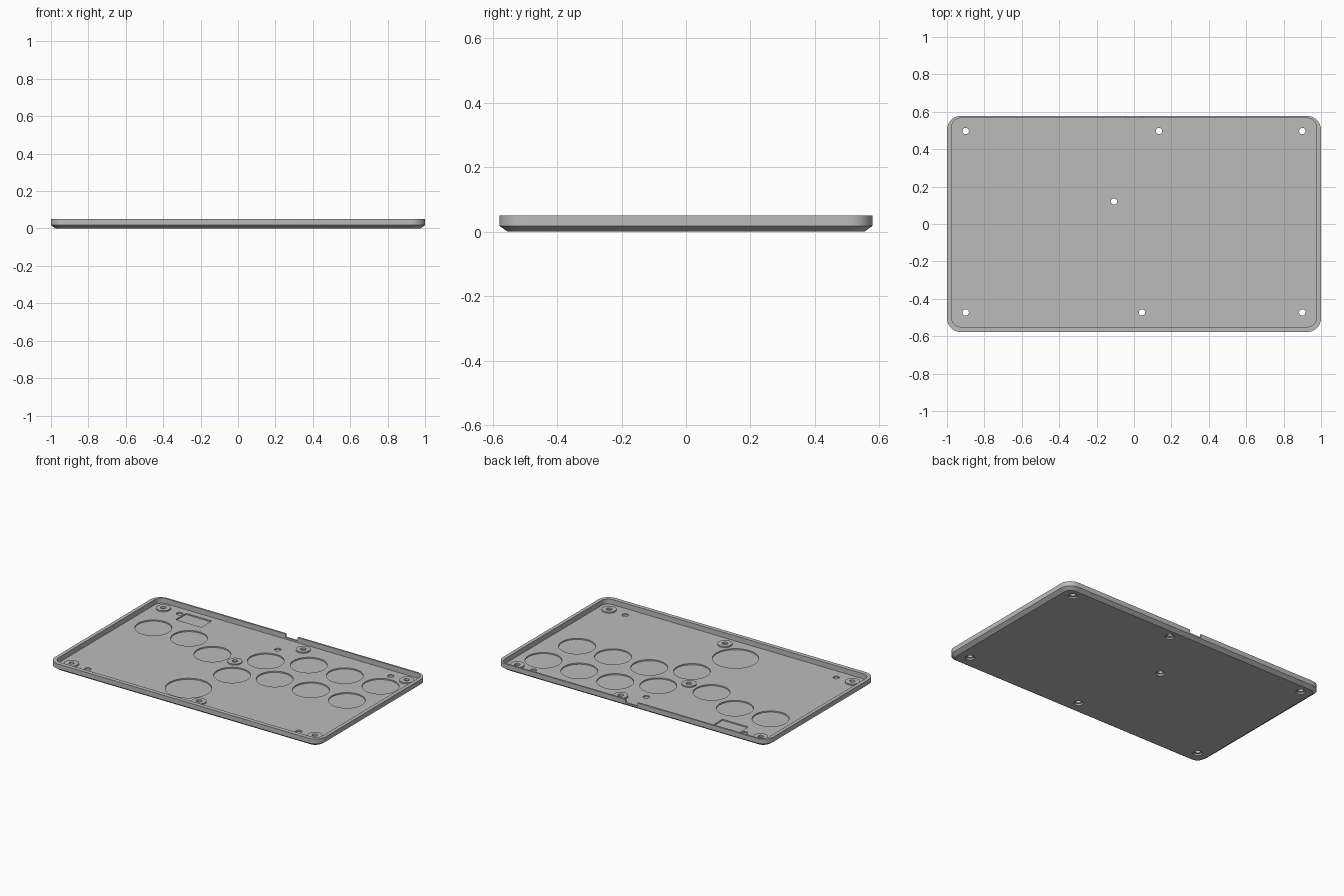
import bpy, bmesh, math

if "Cube" in bpy.data.objects:
    bpy.data.objects.remove(bpy.data.objects["Cube"], do_unlink=True)

FLOOR, BOSS_TOP, RIM = 0.016, 0.024, 0.05
POCKET = 0.008

grey = bpy.data.materials.new("plain_grey")
grey.use_nodes = True
grey.diffuse_color = (0.5, 0.5, 0.5, 1)
grey.node_tree.nodes["Principled BSDF"].inputs["Base Color"].default_value = (0.5, 0.5, 0.5, 1)


def rounded_rect(x0, x1, y0, y1, r, steps=10):
    """Outline of a rectangle with rounded corners, counter-clockwise."""
    pts = []
    centres = [(x1 - r, y1 - r), (x0 + r, y1 - r), (x0 + r, y0 + r), (x1 - r, y0 + r)]
    for q, (cx, cy) in enumerate(centres):
        for s in range(steps + 1):
            a = (q + s / steps) * math.pi / 2
            pts.append((cx + r * math.cos(a), cy + r * math.sin(a)))
    return pts


def circle(cx, cy, r, n=48):
    return [(cx + r * math.cos(2 * math.pi * i / n), cy + r * math.sin(2 * math.pi * i / n))
            for i in range(n)]


def box(cx, cy, w, d):
    return [(cx + sx * w / 2, cy + sy * d / 2) for sx, sy in ((-1, -1), (1, -1), (1, 1), (-1, 1))]


def loft(bm, sections):
    """Closed solid through matching outlines, each given as (outline, z)."""
    rings = [[bm.verts.new((x, y, z)) for x, y in pts] for pts, z in sections]
    n = len(rings[0])
    for low, high in zip(rings, rings[1:]):
        for i in range(n):
            j = (i + 1) % n
            bm.faces.new((low[i], low[j], high[j], high[i]))
    bm.faces.new(rings[0][::-1])
    bm.faces.new(rings[-1])


def solid(name, parts):
    bm = bmesh.new()
    for sections in parts:
        loft(bm, sections)
    mesh = bpy.data.meshes.new(name)
    bm.to_mesh(mesh)
    bm.free()
    mesh.materials.append(grey)
    obj = bpy.data.objects.new(name, mesh)
    bpy.context.collection.objects.link(obj)
    return obj


def combine(target, tool, operation):
    mod = target.modifiers.new(tool.name, "BOOLEAN")
    mod.object, mod.operation, mod.solver = tool, operation, "EXACT"
    bpy.context.view_layer.objects.active = target
    bpy.ops.object.modifier_apply(modifier=mod.name)
    bpy.data.objects.remove(tool, do_unlink=True)


# Outer shell with chamfered underside
outer = rounded_rect(-1, 1, -0.578, 0.578, 0.075)
under = rounded_rect(-0.975, 0.975, -0.553, 0.553, 0.05)
tray = solid("tray", [[(under, 0), (outer, 0.018), (outer, RIM)]])

# Inner cavity, thinner wall at the back
inner = rounded_rect(-0.976, 0.976, -0.55, 0.566, 0.05)
combine(tray, solid("cavity", [[(inner, FLOOR), (inner, 0.1)]]), "DIFFERENCE")

# Screw bosses
screws = [(-0.9, 0.497), (0.134, 0.497), (0.9, 0.497), (-0.107, 0.12),
          (-0.9, -0.473), (0.043, -0.473), (0.9, -0.473)]
combine(tray, solid("bosses", [[(circle(x, y, 0.045), 0.012), (circle(x, y, 0.045), BOSS_TOP)]
                               for x, y in screws]), "UNION")

# Shallow round pockets for the buttons and pegs, and one rectangular pocket
buttons = [(-0.794, 0.24), (-0.53, 0.24), (-0.284, 0.136), (0.036, 0.242),
           (-0.014, -0.042), (0.284, 0.342), (0.23, 0.059), (0.549, 0.343),
           (0.498, 0.059), (0.814, 0.343), (0.763, 0.06)]
pegs = [(-0.78, 0.497), (0.78, 0.497), (-0.78, -0.473), (0.78, -0.473), (0.003, 0.415)]
outlines = [circle(x, y, 0.112) for x, y in buttons]
outlines += [circle(x, y, 0.02, 24) for x, y in pegs]
outlines += [circle(-0.124, -0.346, 0.141), box(-0.655, 0.468, 0.19, 0.11)]
combine(tray, solid("pockets", [[(o, POCKET), (o, 0.03)] for o in outlines]), "DIFFERENCE")

# Through holes, counterbored from below
holes = []
for x, y in screws:
    wide, narrow = circle(x, y, 0.028, 32), circle(x, y, 0.017, 32)
    holes.append([(wide, -0.01), (wide, 0.011), (narrow, 0.011), (narrow, 0.06)])
combine(tray, solid("screw_holes", holes), "DIFFERENCE")

# Cable notch in the back wall
notch = box(-0.001, 0.58, 0.088, 0.06)
combine(tray, solid("notch", [[(notch, 0.027), (notch, 0.1)]]), "DIFFERENCE")

# Smooth the curved walls, keep the edges crisp
bpy.ops.object.select_all(action="DESELECT")
tray.select_set(True)
bpy.context.view_layer.objects.active = tray
bpy.ops.object.shade_smooth_by_angle(angle=math.radians(30))
